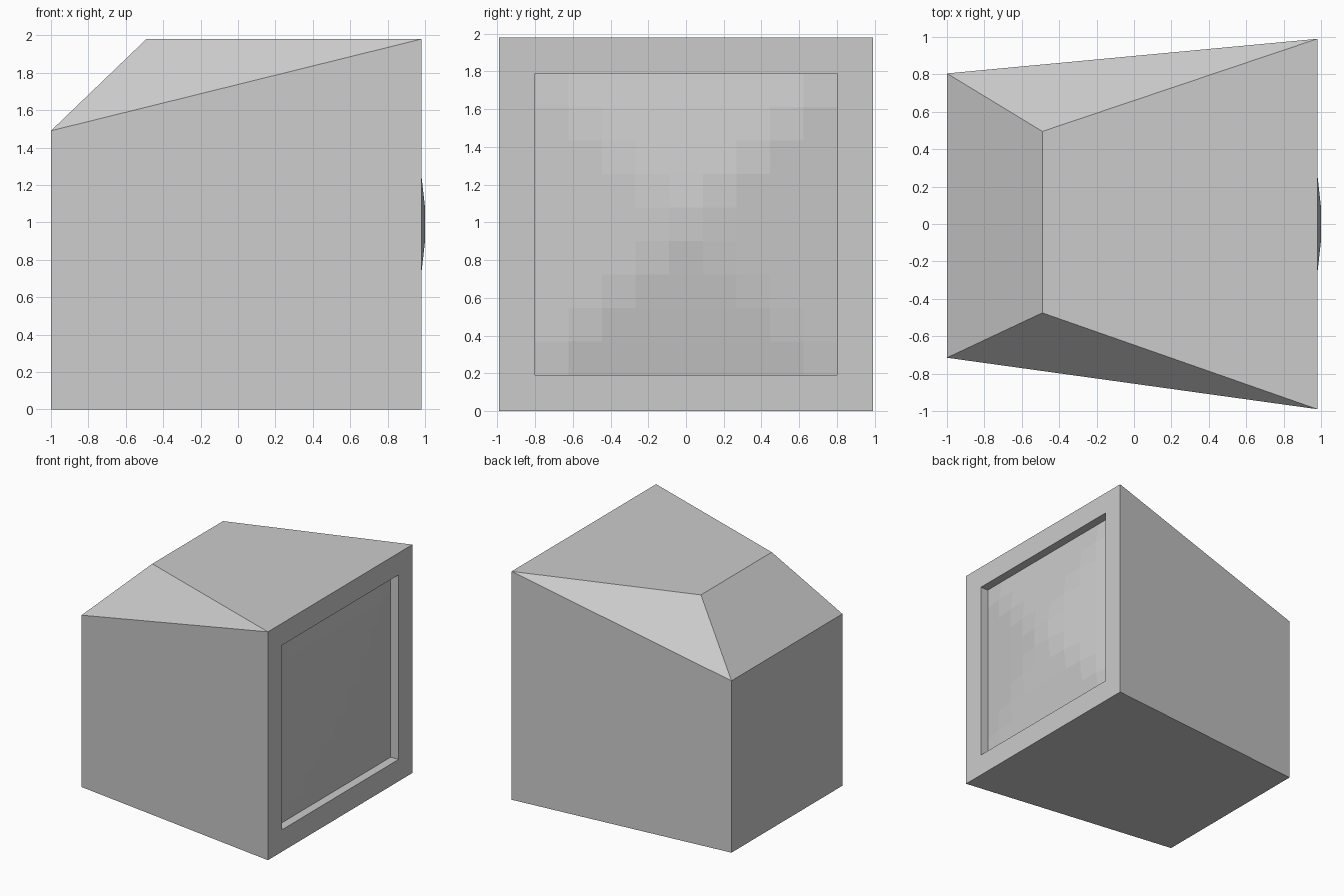
import bpy, bmesh

if "Cube" in bpy.data.objects:
    bpy.data.objects.remove(bpy.data.objects["Cube"])


def make_object(name, bm):
    bmesh.ops.recalc_face_normals(bm, faces=bm.faces)
    mesh = bpy.data.meshes.new(name)
    bm.to_mesh(mesh)
    bm.free()
    obj = bpy.data.objects.new(name, mesh)
    bpy.context.collection.objects.link(obj)
    return obj


FRONT_X, MID_Z, HALF = 0.98, 0.99, 0.80
RIDGE = [1.0, 0.98, 0.957, 0.932, 0.905]  # screen bulge, centre to edge

# Case: square front, tapered back, sloping top corners, recessed bezel
bm = bmesh.new()
V = lambda x, y, z: bm.verts.new((x, y, z))
rect = lambda x, y0, y1, z0, z1: [V(x, y0, z0), V(x, y1, z0), V(x, y1, z1), V(x, y0, z1)]
front = rect(FRONT_X, -0.99, 0.99, 0, 1.98)
back = rect(-1, -0.715, 0.805, 0, 1.49)
lip = rect(FRONT_X, -HALF, HALF, MID_Z - HALF, MID_Z + HALF)
recess = rect(RIDGE[-1], -HALF, HALF, MID_Z - HALF, MID_Z + HALF)
top = [V(-0.49, -0.475, 1.98), V(-0.49, 0.495, 1.98)]
bm.faces.new(back)
for i in (0, 1, 3):  # bottom and both sides
    j = (i + 1) % 4
    bm.faces.new((front[i], front[j], back[j], back[i]))
for a, b in ((front, lip), (lip, recess)):
    for i in range(4):
        j = (i + 1) % 4
        bm.faces.new((a[i], a[j], b[j], b[i]))
bm.faces.new((front[3], front[2], top[1], top[0]))
bm.faces.new((back[3], back[2], top[1], top[0]))
bm.faces.new((front[3], back[3], top[0]))
bm.faces.new((front[2], back[2], top[1]))
# Temporary cap gives consistent outward normals
cap = bm.faces.new(recess)
bmesh.ops.recalc_face_normals(bm, faces=bm.faces)
bm.faces.remove(cap)
mesh = bpy.data.meshes.new("monitor_case")
bm.to_mesh(mesh)
bm.free()
bpy.context.collection.objects.link(bpy.data.objects.new("monitor_case", mesh))

# Screen: 9 x 9 faceted grid bulging in square rings
bm = bmesh.new()
N = 9
step = 2 * HALF / N
grid = []
for r in range(N + 1):
    row = []
    for c in range(N + 1):
        y, z = -HALF + c * step, -HALF + r * step
        ring = int(max(abs(y), abs(z)) / step + 0.01)
        row.append(bm.verts.new((RIDGE[ring], y, MID_Z + z)))
    grid.append(row)
for r in range(N):
    for c in range(N):
        bm.faces.new((grid[r][c], grid[r][c + 1], grid[r + 1][c + 1], grid[r + 1][c]))
screen = bpy.data.meshes.new("screen")
bm.to_mesh(screen)
bm.free()
bpy.context.collection.objects.link(bpy.data.objects.new("screen", screen))
